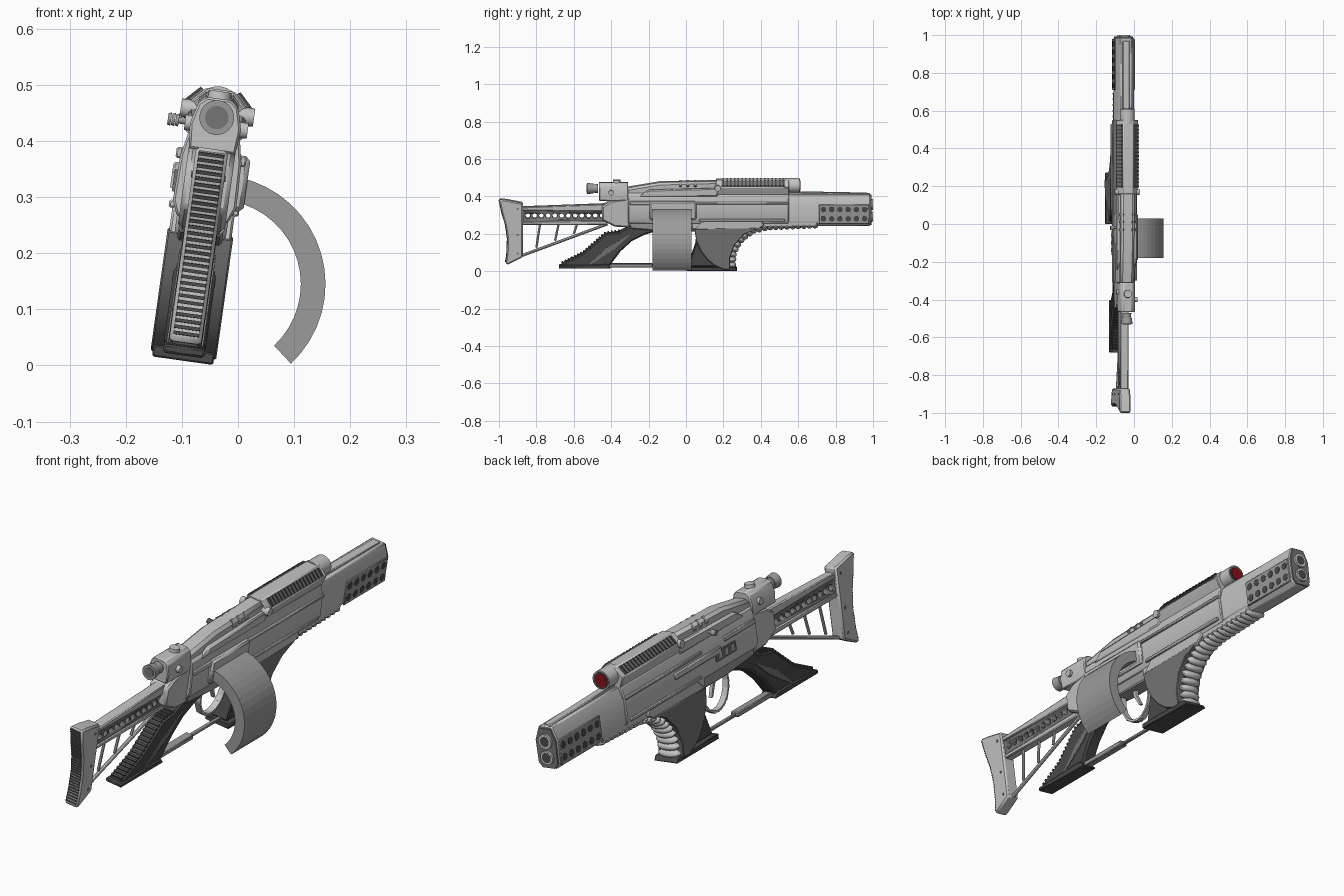
import bpy, bmesh, math
from mathutils import Matrix, Vector

if "Cube" in bpy.data.objects:
    bpy.data.objects.remove(bpy.data.objects["Cube"])

# The whole weapon leans 8 degrees; parts are modelled upright (u, y, w) and then leaned
LEAN = Matrix.Translation((-0.1, 0, 0)) @ Matrix.Rotation(math.radians(8), 4, 'Y')

def mat(name, r, g, b):
    m = bpy.data.materials.new(name)
    m.diffuse_color = (r, g, b, 1)
    m.use_nodes = True
    m.node_tree.nodes["Principled BSDF"].inputs["Base Color"].default_value = m.diffuse_color
    return m

LIGHT = mat("light grey", .55, .55, .55)
MID = mat("mid grey", .33, .33, .33)
DARK = mat("dark grey", .18, .18, .18)
BLACK = mat("charcoal", .07, .07, .07)
RED = mat("lens red", .25, .005, .01)

def finish(name, bm, m, bevel=0, matrix=LEAN):
    bmesh.ops.recalc_face_normals(bm, faces=bm.faces)
    me = bpy.data.meshes.new(name)
    for f in bm.faces:
        f.smooth = True
    bm.to_mesh(me)
    bm.free()
    me.set_sharp_from_angle(angle=math.radians(32))
    me.materials.append(m)
    ob = bpy.data.objects.new(name, me)
    bpy.context.collection.objects.link(ob)
    ob.matrix_world = matrix
    if bevel:
        b = ob.modifiers.new("bevel", 'BEVEL')
        b.width, b.segments, b.limit_method = bevel, 1, 'ANGLE'
    return ob

def prism(name, ring, offset, m, bevel=0, matrix=LEAN):
    bm = bmesh.new()
    f = bm.faces.new([bm.verts.new(p) for p in ring])
    ex = bmesh.ops.extrude_face_region(bm, geom=[f])
    bmesh.ops.translate(bm, vec=offset, verts=[v for v in ex['geom'] if isinstance(v, bmesh.types.BMVert)])
    return finish(name, bm, m, bevel, matrix)

def side(name, pts, half, m, bevel=0, u=0):
    """side-view profile (y, w) extruded across the width"""
    return prism(name, [(u - half, y, w) for y, w in pts], (2 * half, 0, 0), m, bevel)

def section(name, right, y0, y1, m, bevel=0):
    """right half of a cross-section (u, w), mirrored and extruded along y"""
    pts = right + [(-u, w) for u, w in reversed(right)]
    return prism(name, [(u, y0, w) for u, w in pts], (0, y1 - y0, 0), m, bevel)

def boxes(name, items, m, bevel=0):
    """items: (centre, size, angle about y, angle about x)"""
    bm = bmesh.new()
    for c, s, ry, rx in items:
        M = (Matrix.Translation(c) @ Matrix.Rotation(ry, 4, 'Y') @ Matrix.Rotation(rx, 4, 'X')
             @ Matrix.Diagonal((*s, 1)))
        bmesh.ops.create_cube(bm, size=1, matrix=M)
    return finish(name, bm, m, bevel)

def rods(name, items, m, seg=20):
    """items: (start, end, start radius, end radius)"""
    bm = bmesh.new()
    for a, b, r0, r1 in items:
        a, b = Vector(a), Vector(b)
        M = Matrix.Translation((a + b) / 2) @ (b - a).to_track_quat('Z', 'Y').to_matrix().to_4x4()
        bmesh.ops.create_cone(bm, cap_ends=True, segments=seg, radius1=r0, radius2=r1,
                              depth=(b - a).length, matrix=M)
    return finish(name, bm, m)

def along(path, n):
    """n evenly spaced points with slope angle along a (y, w) polyline"""
    P = [Vector(p) for p in path]
    lens = [(q - p).length for p, q in zip(P, P[1:])]
    out = []
    for i in range(n):
        d, k = sum(lens) * i / (n - 1), 0
        while k < len(lens) - 1 and d > lens[k]:
            d -= lens[k]
            k += 1
        t = P[k + 1] - P[k]
        out.append((*(P[k] + t.normalized() * d), math.atan2(t.y, t.x)))
    return out

# --- curved drum magazine on the right side (not leaned)
N, cx, cz = 16, -.038, .145
ang = [math.radians(79 - 126 * i / N) for i in range(N + 1)]
ring = [(cx + r * math.cos(a), -.18, cz + r * math.sin(a))
        for r, seq in ((.194, ang), (.15, ang[::-1])) for a in seq]
mag = prism("magazine", ring, (0, .21, 0), MID, 0, Matrix.Identity(4))
for p in mag.data.polygons:
    p.use_smooth = False
boxes("magazine_port", [((.045, -.07, .335), (.05, .25, .10), 0, 0)], LIGHT, .008)

# --- stock
rear = [(-1, .39), (-.985, .32), (-.965, .25), (-.955, .18), (-.957, .1), (-.965, .045)]
side("stock_butt", rear + [(-.955, .037), (-.872, .08), (-.872, .37), (-.96, .387)], .029, LIGHT, .008)
boxes("butt_ribs", [((0, y + .001, w), (.046, .008, .006), 0, a + math.pi / 2)
                    for y, w, a in along(rear, 32)[1:-1]], BLACK)
beam = side("stock_beam", [(-.875, .265), (-.875, .335), (-.42, .335), (-.42, .265)], .016, DARK)
holes = rods("beam_hole_cutter", [((-.1, -.845 + .036 * i, .3), (.1, -.845 + .036 * i, .3), .013, .013)
                                  for i in range(12)], DARK, 12)
holes.hide_render = True
holes.hide_viewport = False
holes.display_type = 'WIRE'
cut = beam.modifiers.new("holes", 'BOOLEAN')
cut.object, cut.operation, cut.solver = holes, 'DIFFERENCE', 'EXACT'
side("stock_top_rail", [(-.88, .33), (-.88, .348), (-.42, .365), (-.42, .325)], .022, LIGHT, .004)
side("stock_bottom_rail", [(-.88, .252), (-.88, .27), (-.42, .275), (-.42, .252)], .02, LIGHT, .004)
rods("stock_struts", [((0, -.875, .085), (0, -.42, .255), .008, .008)] +
     [((0, y, .26), (0, y - .02, .10 + (y + .85) * .38), .006, .006) for y in (-.78, -.68, -.58)], LIGHT, 8)
rods("butt_screws", [((-.031, y, w), (.031, y, w), .006, .006)
                     for y, w in ((-.9, .34), (-.9, .2), (-.9, .1))], DARK, 10)

# --- rear grip, its ribs and base
back = [(-.66, .045), (-.55, .1), (-.47, .17), (-.43, .205), (-.36, .215)]
side("rear_grip", [(-.67, .03)] + back + [(-.3, .245), (-.3, .29), (-.13, .29), (-.14, .225), (-.22, .2),
     (-.29, .165), (-.35, .11), (-.41, .03)], .03, BLACK, .008)
boxes("grip_ribs", [((0, y, w), (.05, .008, .012), 0, a) for y, w, a in along(back, 20)], BLACK)
boxes("grip_side_lines", [((s * .03, -.48 + .022 * i, .075 + .014 * i), (.006, .16 - .006 * i, .005), 0, .75)
                          for s in (-1, 1) for i in range(7)], DARK)
side("grip_base", [(-.68, .018), (-.68, .034), (-.42, .042), (-.4, .018)], .037, BLACK, .004)

# --- trigger group
boxes("guard_bar", [((0, -.3, .032), (.034, .24, .02), 0, 0), ((0, -.09, .03), (.016, .22, .012), 0, 0)], MID, .003)
arc = [(-.07 + .085 * math.cos(math.radians(a)), .19 + .1 * math.sin(math.radians(a))) for a in range(165, 381, 18)]
boxes("trigger_guard", [((0, y, w), (.026, .036, .008), 0, a) for y, w, a in along(arc, 15)], LIGHT)
side("trigger", [(-.09, .28), (-.06, .28), (-.065, .2), (-.045, .15), (-.055, .15), (-.08, .2)], .007, LIGHT)

# --- receiver
section("receiver", [(.046, .262), (.057, .29), (.055, .37), (.045, .42), (.03, .43)], -.31, .55, LIGHT, .004)
side("receiver_tail", [(-.45, .28), (-.45, .355), (-.4, .385), (-.3, .40), (-.3, .24), (-.38, .245)], .042, LIGHT, .008)
side("receiver_keel", [(-.3, .235), (-.3, .28), (.06, .28), (.06, .22), (-.12, .22)], .04, MID, .005)
boxes("side_rails", [((s * .057, y, w), (.012, l, h), 0, 0) for s in (-1, 1)
                     for y, l, w, h in ((.3, .5, .375, .012), (.3, .46, .283, .014), (-.2, .2, .375, .02))], LIGHT, .003)
boxes("left_bolt_rail", [((-.057, .08, .345), (.016, .3, .026), 0, 0)], LIGHT, .004)
boxes("ejection_port", [((-.057, -.1, .325), (.008, .13, .04), 0, 0)], DARK)
boxes("ejection_port_details", [((-.06, -.14 + .04 * i, .325), (.01, .018, .028), 0, 0) for i in range(3)], LIGHT)
rods("charging_handle", [((-.03, -.02, .432), (-.072, -.02, .432), .006, .006)] +
     [((-.066 - .007 * i, -.02, .432), (-.072 - .007 * i, -.02, .432), .012, .010) for i in range(3)], MID, 14)

# --- fore-end and ribbed front grip
side("fore_end", [(.03, .29), (.03, .23), (.42, .24), (.7, .245), (.71, .29)], .046, LIGHT, .006)
side("front_grip_core", [(.01, .03), (.05, .15), (.06, .24), (.22, .24), (.22, .03)], .038, BLACK, .006)
side("front_grip_shell", [(.045, .235), (.055, .17), (.08, .115), (.115, .07), (.15, .04), (.2, .018), (.235, .018),
     (.235, .08), (.26, .15), (.31, .205), (.38, .24)], .059, DARK, .003)
side("front_grip_cheeks", [(.045, .23), (.38, .23), (.42, .255), (.4, .285), (.1, .285)], .056, LIGHT, .004)
side("front_grip_base", [(.0, .0085), (.0, .03), (.262, .028), (.275, .0085)], .055, BLACK, .003)
bm = bmesh.new()
curve = [(.242, .035), (.245, .09), (.265, .14), (.3, .185), (.36, .225), (.44, .243), (.69, .25)]
for i, (y, w, a) in enumerate(along(curve, 20)):
    M = Matrix.Translation((0, y, w)) @ Matrix.Rotation(a, 4, 'X') @ Matrix.Diagonal((.05, .018, .026 - .0004 * i, 1))
    bmesh.ops.create_uvsphere(bm, u_segments=16, v_segments=10, radius=1, matrix=M)
finish("front_grip_ribs", bm, LIGHT)

# --- barrel shroud with vents, and twin muzzle
half = [(.03, .248), (.048, .27), (.05, .365), (.03, .418)]
section("barrel_shroud", half, .54, .985, LIGHT, .004)
section("muzzle_rim", [(.028, .252), (.044, .272), (.046, .362), (.027, .41)], .985, .992, DARK)
side("shroud_ridge", [(.55, .41), (.55, .43), (.97, .422), (.97, .41)], .018, LIGHT, .003)
boxes("vent_panels", [((s * .05, .845, .315), (.008, .27, .105), 0, 0) for s in (-1, 1)], MID, .003)
rods("vent_holes", [((s * .05, .735 + .044 * i, w), (s * .0555, .735 + .044 * i, w), .015, .015)
                    for s in (-1, 1) for w in (.29, .34) for i in range(6)], BLACK, 14)
rods("muzzles", [((0, .97, .36), (0, 1, .36), .032, .03), ((0, .97, .295), (0, 1, .295), .03, .028)], LIGHT)
rods("bores", [((0, .98, w), (0, 1.0005, w), .02, .02) for w in (.36, .295)], BLACK)

# --- top cover and rear sight block with eyepiece
side("top_cover", [(-.32, .41), (-.32, .452), (-.14, .482), (.17, .49), (.17, .41)], .036, LIGHT, .012)
side("cover_shoulders", [(-.25, .41), (-.2, .445), (.17, .455), (.17, .41)], .052, LIGHT, .006)
boxes("cover_strips", [((s * .03, -.03 + .04 * i, .474), (.03, .012, .012), s * .75, 0)
                       for s in (-1, 1) for i in range(3)], MID)
section("sight_block", [(.042, .385), (.046, .43), (.036, .468), (.022, .48)], -.465, -.31, LIGHT, .004)
rods("eyepiece", [((0, -.47, .446), (0, -.5, .446), .024, .022), ((0, -.495, .446), (0, -.53, .446), .026, .031)], MID)
rods("eyepiece_glass", [((0, -.52, .446), (0, -.532, .446), .021, .021)], DARK)
rods("sight_dials", [((0, -.37, .475), (0, -.37, .493), .022, .02), ((.03, -.4, .43), (.058, -.4, .43), .014, .014),
                     ((-.03, -.36, .43), (-.055, -.36, .43), .014, .014)], LIGHT)

# --- front scope with slatted vents and red lens
section("scope_housing", [(.04, .41), (.053, .44), (.06, .46), (.026, .496)], .16, .55, LIGHT, .003)
boxes("scope_vent_beds", [((s * .044, .36, .479), (.038, .34, .006), s * .8, 0) for s in (-1, 1)], DARK)
boxes("scope_vent_slats", [((s * .0455, .2 + .02 * i, .481), (.036, .008, .008), s * .8, 0)
                           for s in (-1, 1) for i in range(17)], BLACK)
rods("scope_tube", [((0, .53, .463), (0, .608, .463), .039, .039)], LIGHT, 24)
rods("scope_ring", [((0, .60, .463), (0, .61, .463), .034, .034)], BLACK, 24)
rods("scope_lens", [((0, .60, .463), (0, .612, .463), .027, .027)], RED, 24)
rods("scope_hinges", [((s * .03, .17, .455), (s * .066, .17, .455), .018, .016) for s in (-1, 1)], LIGHT)
